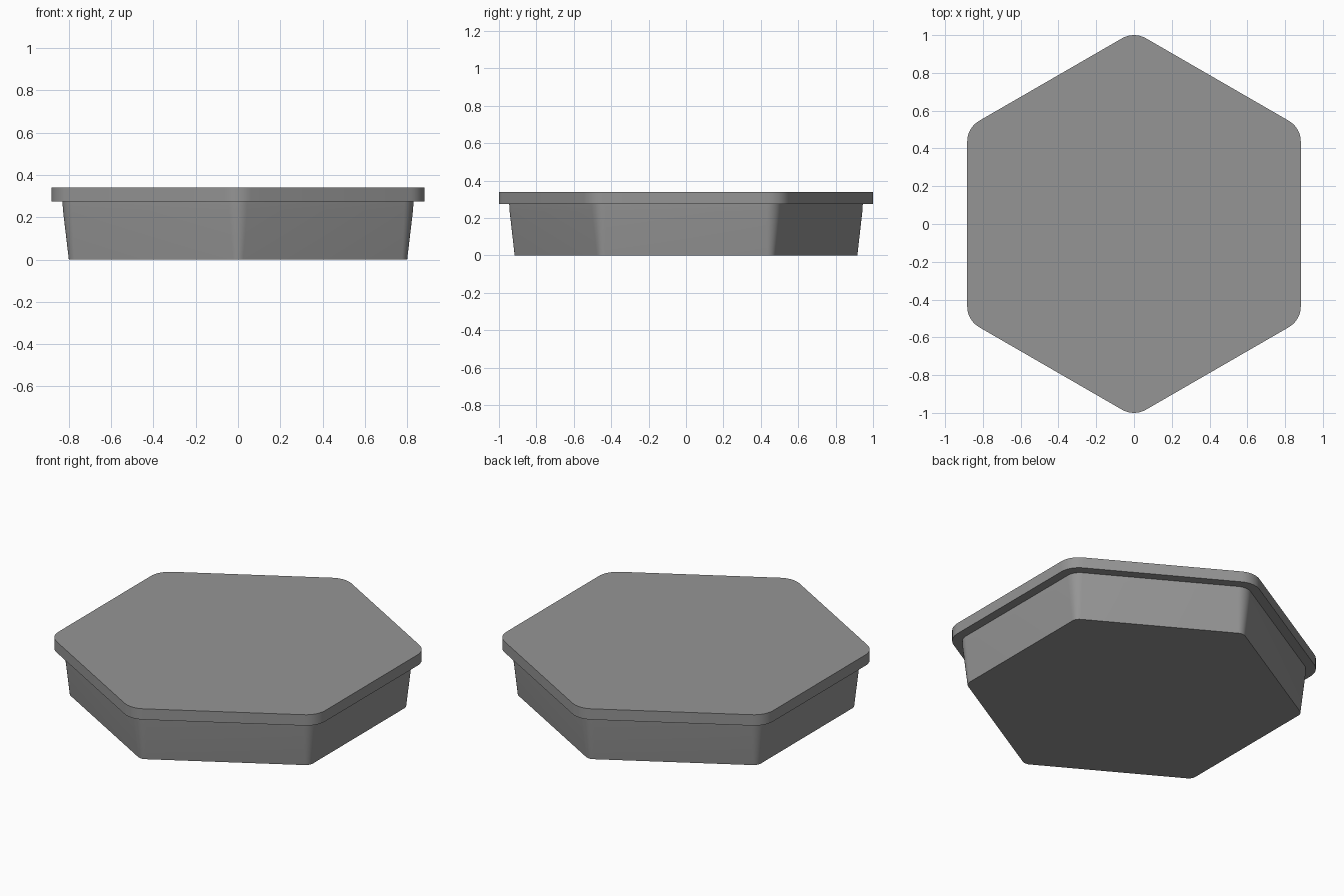
import bpy, bmesh, math

if "Cube" in bpy.data.objects:
    bpy.data.objects.remove(bpy.data.objects["Cube"])

grey = bpy.data.materials.new("mid_grey")
grey.diffuse_color = (0.3, 0.3, 0.3, 1)
grey.use_nodes = True
grey.node_tree.nodes["Principled BSDF"].inputs["Base Color"].default_value = grey.diffuse_color
STEPS = 8  # segments per rounded corner


def hex_ring(apothem, radius, z):
    """Points of a hexagon with rounded corners, pointing along y."""
    centre = (apothem - radius) / math.cos(math.pi / 6)
    pts = []
    for i in range(6):
        mid = math.radians(30 + 60 * i)
        for s in range(STEPS + 1):
            a = mid + math.radians(-30 + 60 * s / STEPS)
            pts.append((centre * math.cos(mid) + radius * math.cos(a),
                        centre * math.sin(mid) + radius * math.sin(a), z))
    return pts


def loft(name, sections):
    """Closed solid through (apothem, corner radius, height) sections."""
    bm = bmesh.new()
    rings = [[bm.verts.new(p) for p in hex_ring(*s)] for s in sections]
    n = len(rings[0])
    for low, high in zip(rings, rings[1:]):
        for i in range(n):
            j = (i + 1) % n
            bm.faces.new((low[i], low[j], high[j], high[i]))
    bm.faces.new(rings[0][::-1])
    bm.faces.new(rings[-1])
    mesh = bpy.data.meshes.new(name)
    bm.to_mesh(mesh)
    bm.free()
    mesh.materials.append(grey)
    obj = bpy.data.objects.new(name, mesh)
    bpy.context.collection.objects.link(obj)
    bpy.ops.object.select_all(action='DESELECT')
    obj.select_set(True)
    bpy.context.view_layer.objects.active = obj
    bpy.ops.object.shade_smooth_by_angle(angle=math.radians(30))


# Tapered tray body, straight just below the lid
loft("tray_body", [(0.80, 0.05, 0), (0.828, 0.085, 0.235), (0.83, 0.085, 0.275)])
# Overhanging flat lid
loft("lid", [(0.883, 0.127, 0.275), (0.883, 0.127, 0.34)])
